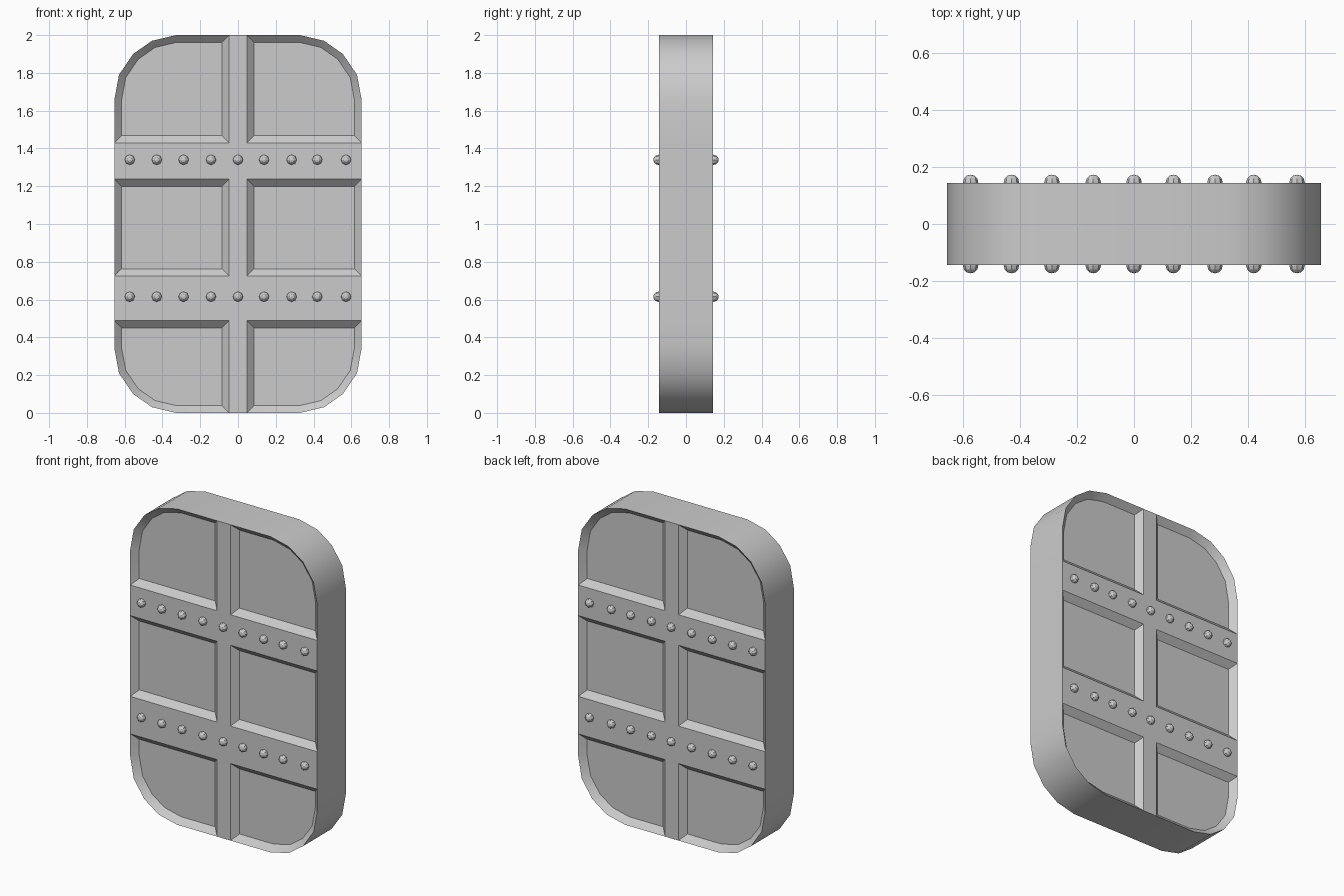
import bpy, bmesh, math
from mathutils import Matrix, Vector

if "Cube" in bpy.data.objects:
    bpy.data.objects.remove(bpy.data.objects["Cube"])

H, DEPTH, SLOPE = 0.143, 0.036, 0.038      # half thickness, recess depth, recess wall run
W, BAR = 0.655, 0.047                      # half width, half width of the centre bar
ARC = [(W, 1.655), (0.63, 1.79), (0.555, 1.9), (0.455, 1.97), (0.328, 2.0)]
Z = [0, 0.488, 0.725, 1.237, 1.43, 2.0]    # band edges, bottom to top


def inset(pts, d):
    """Mitred inward offset of a counter-clockwise polygon."""
    out, n = [], len(pts)
    for i in range(n):
        p, q, r = (Vector(pts[k % n]) for k in (i - 1, i, i + 1))
        a, b = (q - p).normalized(), (r - q).normalized()
        na, nb = Vector((-a.y, a.x)), Vector((-b.y, b.x))
        out.append(q + (na + nb) * d / (1 + na.dot(nb)))
    return out


def link(name, bm):
    mesh = bpy.data.meshes.new(name)
    bm.to_mesh(mesh)
    bm.free()
    ob = bpy.data.objects.new(name, mesh)
    bpy.context.collection.objects.link(ob)
    return ob


# Slab: one quarter (right, front), mirrored across x and y
bm = bmesh.new()


def face(pts):
    bm.faces.new([bm.verts.new(p) for p in pts])


def flat(pts, y=-H):
    face([(p[0], y, p[1]) for p in pts])


def rect(x0, x1, z0, z1):
    return [(x0, z0), (x1, z0), (x1, z1), (x0, z1)]


# Centre bar and the two riveted bands
for z0, z1 in zip(Z, Z[1:]):
    flat(rect(0, BAR, z0, z1))
flat(rect(BAR, W, Z[1], Z[2]))
flat(rect(BAR, W, Z[3], Z[4]))

# Recessed panels with sloped walls
low_arc = [(x, 2 - z) for x, z in reversed(ARC)]
panels = [
    [(BAR, 0)] + low_arc + [(W, Z[1]), (BAR, Z[1])],
    rect(BAR, W, Z[2], Z[3]),
    [(BAR, Z[4]), (W, Z[4])] + ARC + [(BAR, 2.0)],
]
for outer in panels:
    inner = inset(outer, SLOPE)
    flat(inner, -H + DEPTH)
    for i in range(len(outer)):
        j = (i + 1) % len(outer)
        o0, o1, i1, i0 = outer[i], outer[j], inner[j], inner[i]
        face([(o0[0], -H, o0[1]), (o1[0], -H, o1[1]),
              (i1[0], -H + DEPTH, i1[1]), (i0[0], -H + DEPTH, i0[1])])
bmesh.ops.remove_doubles(bm, verts=bm.verts[:], dist=1e-4)

# Outer side wall
rim = [e for e in bm.edges if e.is_boundary and max(v.co.x for v in e.verts) > 1e-5]
new = bmesh.ops.extrude_edge_only(bm, edges=rim)["geom"]
for v in new:
    if isinstance(v, bmesh.types.BMVert):
        v.co.y = 0
bmesh.ops.recalc_face_normals(bm, faces=bm.faces[:])
bm.normal_update()
if sum(f.normal.y * f.calc_area() for f in bm.faces) > 0:
    bmesh.ops.reverse_faces(bm, faces=bm.faces[:])
slab = link("panelled_slab", bm)
bpy.context.view_layer.objects.active = slab
slab.select_set(True)
bpy.ops.object.shade_smooth_by_angle(angle=math.radians(30))
mirror = slab.modifiers.new("mirror", "MIRROR")
mirror.use_axis = (True, True, False)

# Rivets on both faces
bm = bmesh.new()
for side in (-1, 1):
    for z in (0.615, 1.34):
        for x in (-0.573, -0.43, -0.288, -0.143, 0, 0.138, 0.284, 0.42, 0.572):
            place = Matrix.Translation((x, side * 0.146, z)) @ Matrix.Rotation(math.pi / 2, 4, "X")
            bmesh.ops.create_uvsphere(bm, u_segments=8, v_segments=6, radius=0.027, matrix=place)
link("rivets", bm)
